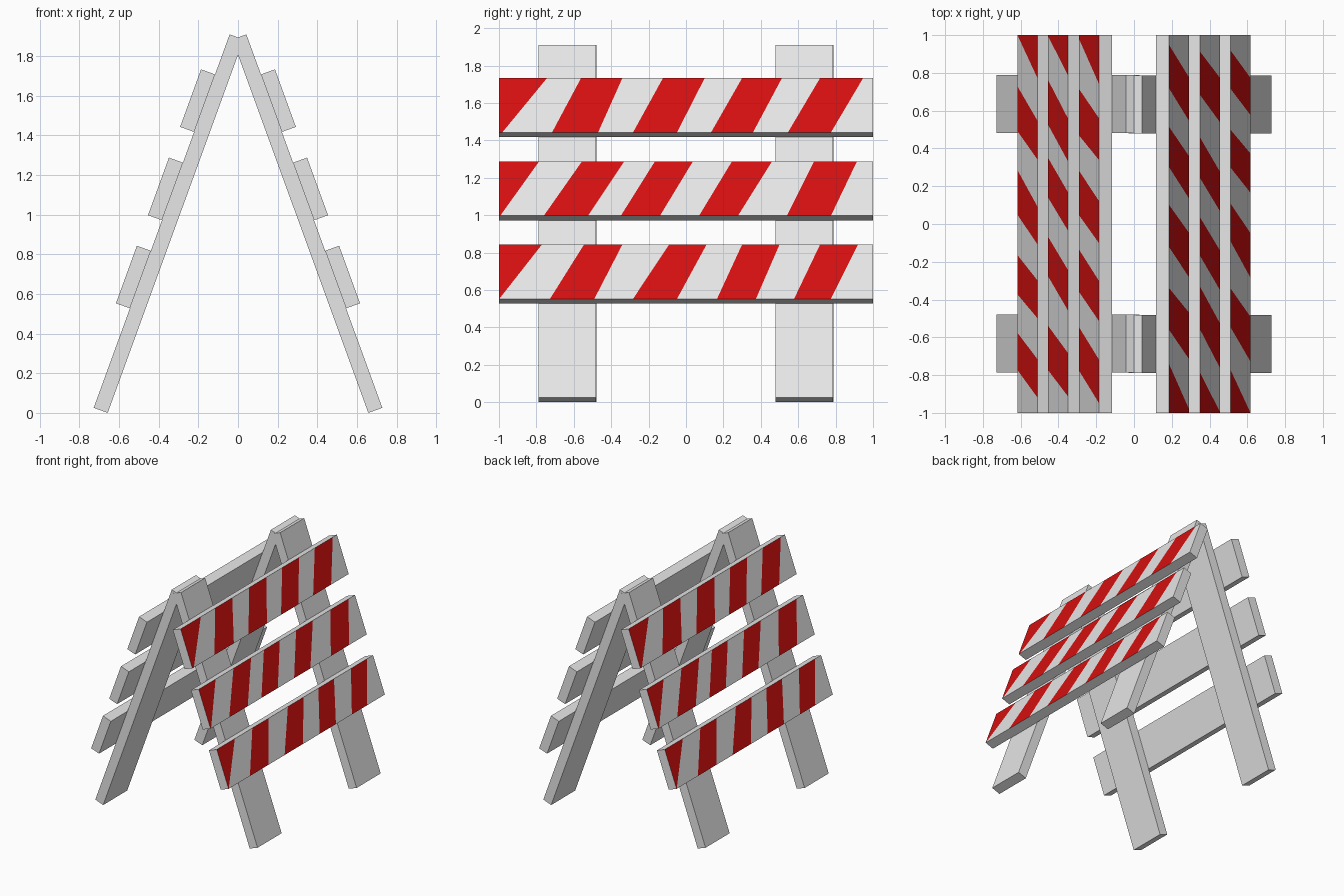
import bpy, bmesh, math

if "Cube" in bpy.data.objects:
    bpy.data.objects.remove(bpy.data.objects["Cube"])

TILT = math.radians(20)
S, C = math.sin(TILT), math.cos(TILT)
T = 0.075            # board thickness
PLANK_W = 0.309
LEG_L = 2.005


def material(name, rgb):
    m = bpy.data.materials.new(name)
    m.diffuse_color = (*rgb, 1)
    m.use_nodes = True
    m.node_tree.nodes["Principled BSDF"].inputs["Base Color"].default_value = m.diffuse_color
    return m


GREY = material("light_grey", (0.8, 0.8, 0.8))
RED = material("stripe_red", (0.67, 0.005, 0.005))


def place(u, n, y, side):
    """u = distance up the leg, n = outward distance from the leg's outer face."""
    x = 0.728 - u * S + n * C
    z = T * S + u * C + n * S
    return (side * x, side * y, z)   # side -1 is a half turn about z


def board(name, u0, u1, n0, n1, cuts, side, striped=False):
    """Board made of columns; cuts = (y at top edge, y at bottom edge)."""
    bm = bmesh.new()
    rings = [[bm.verts.new(place(u, n, y, side)) for u, n, y in
              ((u0, n0, yb), (u0, n1, yb), (u1, n1, yt), (u1, n0, yt))]
             for yt, yb in cuts]
    for i, (a, b) in enumerate(zip(rings, rings[1:])):
        for k in range(4):
            j = (k + 1) % 4
            f = bm.faces.new((a[k], a[j], b[j], b[k]))
            if striped and k == 1 and i % 2 == 0:   # outer face, every other column
                f.material_index = 1
    bm.faces.new(rings[0])
    bm.faces.new(rings[-1])
    bmesh.ops.recalc_face_normals(bm, faces=bm.faces)
    me = bpy.data.meshes.new(name)
    bm.to_mesh(me)
    bm.free()
    me.materials.append(GREY)
    if striped:
        me.materials.append(RED)
    bpy.context.collection.objects.link(bpy.data.objects.new(name, me))


# Stripe edges of each plank: (height along leg, top edge ys, bottom edge ys)
PLANKS = {
    "lower": (0.534,
              (-.77, -.545, -.34, -.09, .11, .30, .50, .717, .92),
              (-.998, -.727, -.49, -.283, -.048, .166, .374, .578, .775)),
    "middle": (1.007,
               (-.785, -.556, -.33, -.166, .037, .246, .46, .685, .914),
               (-.993, -.76, -.524, -.348, -.139, .07, .278, .54, .775)),
    "upper": (1.481,
              (-.743, -.561, -.34, -.123, .10, .30, .513, .717, .947),
              (-.982, -.716, -.47, -.283, -.048, .134, .358, .545, .775)),
}

for side, label in ((1, "right"), (-1, "left")):
    # legs
    for yc, end in ((-0.635, "a"), (0.633, "b")):
        ends = [(yc - 0.154,) * 2, (yc + 0.154,) * 2]
        board(f"{label}_leg_{end}", 0, LEG_L, -T, 0, ends, side)
    # striped planks
    for level, (u, tops, bottoms) in PLANKS.items():
        cuts = [(-1, -1), *zip(tops, bottoms), (1, 1)]
        board(f"{label}_{level}_plank", u, u + PLANK_W, 0, T, cuts, side, True)
